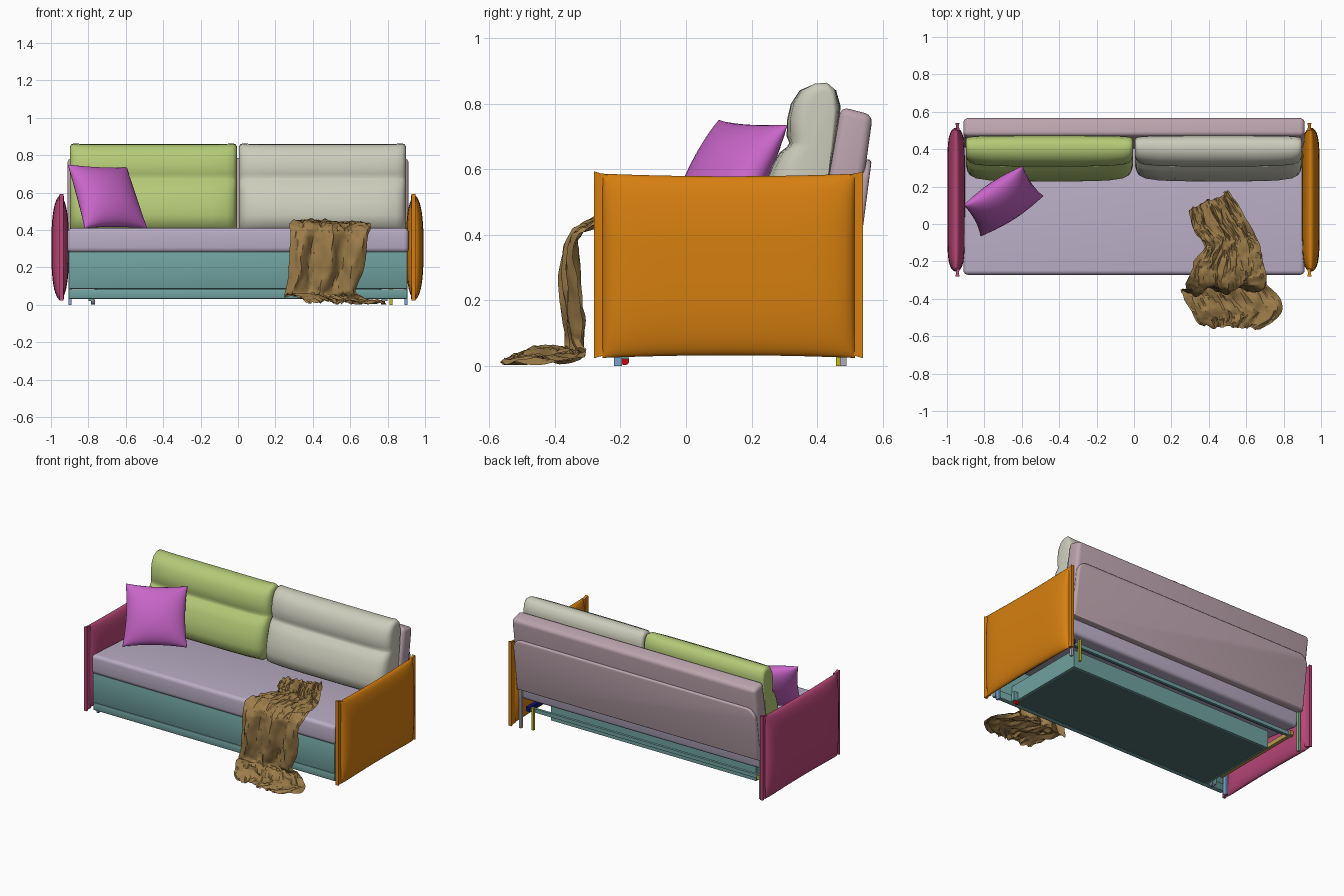
import bpy, bmesh, math
from mathutils import Vector, noise

if "Cube" in bpy.data.objects:
    bpy.data.objects.remove(bpy.data.objects["Cube"])


def finish(name, bm, color=None, angle=40):
    bmesh.ops.recalc_face_normals(bm, faces=bm.faces)
    me = bpy.data.meshes.new(name)
    bm.to_mesh(me)
    bm.free()
    ob = bpy.data.objects.new(name, me)
    bpy.context.collection.objects.link(ob)
    if color:
        mat = bpy.data.materials.new(name + "_mat")
        mat.diffuse_color = (*[c ** 2.0 for c in color], 1)
        mat.use_nodes = True
        mat.node_tree.nodes["Principled BSDF"].inputs["Base Color"].default_value = mat.diffuse_color
        me.materials.append(mat)
    bpy.ops.object.select_all(action='DESELECT')
    ob.select_set(True)
    bpy.context.view_layer.objects.active = ob
    bpy.ops.object.shade_smooth_by_angle(angle=math.radians(angle))
    return ob


def skin(bm, rings):
    """Join equal closed rings of vertices and cap both ends."""
    n = len(rings[0])
    for a, b in zip(rings, rings[1:]):
        for i in range(n):
            bm.faces.new((a[i], a[(i + 1) % n], b[(i + 1) % n], b[i]))
    bm.faces.new(rings[0])
    bm.faces.new(rings[-1])


def prism(name, profile, x0, x1, color, bevel=0.0, seg=4):
    """Extrude a (y, z) profile along x and round its edges."""
    bm = bmesh.new()
    skin(bm, [[bm.verts.new((x, y, z)) for y, z in profile] for x in (x0, x1)])
    bmesh.ops.recalc_face_normals(bm, faces=bm.faces)
    if bevel:
        bmesh.ops.bevel(bm, geom=bm.edges[:], offset=bevel, segments=seg,
                        profile=0.5, affect='EDGES')
    return finish(name, bm, color)


def box(name, x0, x1, y0, y1, z0, z1, color, bevel=0.0):
    return prism(name, [(y0, z0), (y1, z0), (y1, z1), (y0, z1)], x0, x1, color, bevel, 2)


def padded(name, center, normal, half, n, color):
    """Two bulging sheets joined at the rim; u and v run from -1 to 1."""
    bm = bmesh.new()
    ease = lambda i: math.sin((i / n - 0.5) * math.pi)
    for side in (1, -1):
        g = [[bm.verts.new(center(ease(i), ease(j)) + normal * side * half(ease(i), ease(j)))
              for j in range(n + 1)] for i in range(n + 1)]
        for i in range(n):
            for j in range(n):
                bm.faces.new((g[i][j], g[i + 1][j], g[i + 1][j + 1], g[i][j + 1]))
    bmesh.ops.remove_doubles(bm, verts=bm.verts, dist=1e-5)
    return finish(name, bm, color, 60)


TEAL, MAUVE, LAVENDER = (0.40, 0.60, 0.59), (0.71, 0.61, 0.65), (0.70, 0.65, 0.75)

# padded arms with a thin seam flange at front and back
for cx, label, col in ((-0.951, "left", (0.70, 0.25, 0.43)), (0.945, "right", (0.82, 0.46, 0.07))):
    padded(label + "_arm",
           lambda u, v: Vector((cx, 0.13 + 0.385 * u, 0.305 + (0.273 + 0.008 * u * u) * v)),
           Vector((1, 0, 0)),
           lambda u, v: 0.047 * max(0, 1 - abs(u) ** 8) ** 0.5 * max(0, 1 - abs(v) ** 2.8) ** 0.5,
           24, col)
    for end, root, tip in (("front", -0.24, -0.28), ("back", 0.50, 0.54)):
        fx = cx - math.copysign(0.007, cx)
        bm = bmesh.new()
        skin(bm, [[bm.verts.new((fx + sx * w, y, 0.308 + sz * h))
                   for sx, sz in ((-1, -1), (1, -1), (1, 1), (-1, 1))]
                  for y, h, w in ((root, 0.274, 0.014), ((root + tip) / 2, 0.279, 0.007),
                                  (tip, 0.285, 0.011))])
        finish(f"{label}_arm_{end}_flange", bm, col)

# seat mattress and back rest
prism("seat", [(-0.272, 0.282), (0.46, 0.18), (0.48, 0.37), (-0.272, 0.412)],
      -0.912, 0.912, LAVENDER, 0.025)
prism("back_rest", [(0.40, 0.36), (0.51, 0.34), (0.57, 0.765), (0.472, 0.79)],
      -0.912, 0.912, MAUVE, 0.025)

# rear panel with rounded upper corners, leaning with the back rest
bm = bmesh.new()
outline = [(-0.905, 0.27), (0.905, 0.27)]
for px, a0 in ((0.84, 0), (-0.84, 90)):
    for k in range(7):
        a = math.radians(a0 + 15 * k)
        outline.append((px + 0.065 * math.cos(a), 0.565 + 0.065 * math.sin(a)))
face = bm.faces.new([bm.verts.new((x, 0.475 + 0.13 * (z - 0.27), z)) for x, z in outline])
ext = bmesh.ops.extrude_face_region(bm, geom=[face])
new = [v for v in ext["geom"] if isinstance(v, bmesh.types.BMVert)]
bmesh.ops.translate(bm, verts=new, vec=(0, 0.045, 0))
rim = [e for e in bm.edges if all(v in new for v in e.verts)]
bmesh.ops.bevel(bm, geom=rim, offset=0.012, segments=3, profile=0.5, affect='EDGES')
finish("rear_panel", bm, MAUVE)

# back cushions: side profile lofted along x, thinner toward the ends
SIDE = [(0.385, 0.857), (0.43, 0.86), (0.458, 0.84), (0.472, 0.79), (0.46, 0.70),
        (0.437, 0.57), (0.41, 0.41), (0.37, 0.395), (0.28, 0.395), (0.24, 0.42),
        (0.228, 0.48), (0.24, 0.55), (0.262, 0.61), (0.285, 0.65), (0.308, 0.668),
        (0.315, 0.68), (0.307, 0.70), (0.308, 0.75), (0.32, 0.80), (0.347, 0.84)]
HALF = [(1, 0.45, 0.90), (0.997, 0.60, 0.95), (0.98, 0.74, 0.995), (0.95, 0.84, 1.015),
        (0.88, 0.92, 1.005), (0.7, 0.98, 1), (0.35, 1, 1)]
LOFT = [(-t, a, b) for t, a, b in HALF] + HALF[::-1]
for side, label, col in ((-1, "left", (0.68, 0.77, 0.43)), (1, "right", (0.78, 0.78, 0.71))):
    bm = bmesh.new()
    skin(bm, [[bm.verts.new((side * 0.452 + 0.447 * t, 0.43 + (y - 0.43) * sy, 0.63 + (z - 0.63) * sz))
               for y, z in SIDE] for t, sy, sz in LOFT])
    finish(label + "_back_cushion", bm, col, 60)

# throw pillow leaning in the left corner, edges drawn in between the corners
A, B, C, D = map(Vector, ((-0.91, 0.10, 0.75), (-0.595, 0.31, 0.735),
                          (-0.485, 0.15, 0.41), (-0.82, -0.065, 0.41)))


def pillow_center(u, v):
    s = (1 + u * (1 - 0.07 * (1 - v * v))) / 2
    t = (1 + v * (1 - 0.07 * (1 - u * u))) / 2
    return A.lerp(B, s).lerp(D.lerp(C, s), t)


padded("throw_pillow", pillow_center, (B - A).cross(D - A).normalized(),
       lambda u, v: 0.085 * ((1 - u * u) * (1 - v * v)) ** 0.5, 18, (0.76, 0.36, 0.76))

# crumpled blanket: left and right edges of each row, over the seat to the floor
ROWS = [((0.29, 0.08, 0.43), (0.51, 0.18, 0.42)), ((0.32, -0.04, 0.435), (0.57, 0.08, 0.425)),
        ((0.37, -0.12, 0.44), (0.65, -0.06, 0.425)), ((0.32, -0.21, 0.44), (0.69, -0.19, 0.425)),
        ((0.28, -0.31, 0.425), (0.71, -0.30, 0.415)), ((0.28, -0.36, 0.36), (0.70, -0.34, 0.36)),
        ((0.265, -0.365, 0.20), (0.67, -0.335, 0.20)), ((0.255, -0.35, 0.06), (0.64, -0.32, 0.06)),
        ((0.27, -0.39, 0.045), (0.70, -0.32, 0.015)), ((0.32, -0.50, 0.035), (0.80, -0.45, 0.005)),
        ((0.38, -0.55, 0.0), (0.67, -0.56, 0.0))]
NU, STEPS = 36, 9


def spline(col, k, f):
    p = [Vector(ROWS[min(max(k + d, 0), len(ROWS) - 1)][col]) for d in (-1, 0, 1, 2)]
    return 0.5 * (2 * p[1] + (p[2] - p[0]) * f + (2 * p[0] - 5 * p[1] + 4 * p[2] - p[3]) * f * f
                  + (3 * p[1] - p[0] - 3 * p[2] + p[3]) * f ** 3)


bm = bmesh.new()
grid = []
for r in range((len(ROWS) - 1) * STEPS + 1):
    k = min(r // STEPS, len(ROWS) - 2)
    f = r / STEPS - k
    lp, rp = spline(0, k, f), spline(1, k, f)
    row = []
    for i in range(NU + 1):
        u = i / NU
        p = lp.lerp(rp, u)
        q = Vector((u * 6, r / STEPS * 0.9, 3.7))
        hang = math.exp(-((r / STEPS - 6) / 1.5) ** 2)
        p.y += hang * 0.024 * math.sin(u * 17 + r * 0.04)
        p += noise.noise_vector(q * 1.3) * 0.016 + noise.noise_vector(q * 3.1) * 0.008
        p.z += 0.016 * (1 - 2 * abs(noise.noise(q * 1.9))) * (1 - hang)
        if p.y > -0.275:
            p.z = max(p.z, 0.414)
        elif p.z < 0.40:
            p.y = min(p.y, -0.28)
        p.z = max(p.z, 0.002)
        row.append(bm.verts.new(p))
    grid.append(row)
for a, b in zip(grid, grid[1:]):
    for i in range(NU):
        bm.faces.new((a[i], a[i + 1], b[i + 1], b[i]))
finish("blanket", bm, (0.58, 0.45, 0.26), 30)

# base: front fascia with lower rail, low storage box and rear rails
box("front_panel", -0.905, 0.905, -0.262, -0.235, 0.085, 0.285, TEAL, 0.006)
box("front_lower_rail", -0.905, 0.905, -0.258, -0.225, 0.032, 0.083, TEAL, 0.006)
box("storage_floor", -0.765, 0.765, -0.235, 0.345, 0.035, 0.047, (0.27, 0.40, 0.39))
box("storage_back", -0.765, 0.765, 0.333, 0.347, 0.033, 0.15, TEAL)
for s, label in ((-1, "left"), (1, "right")):
    span = lambda a, b: sorted((s * a, s * b))
    box(label + "_storage_side", *span(0.753, 0.767), -0.235, 0.347, 0.033, 0.15, TEAL)
    box(label + "_side_rail", *span(0.85, 0.875), -0.21, 0.46, 0.11, 0.14,
        (0.08, 0.08, 0.45) if s > 0 else (0.70, 0.55, 0.28))
    # rear posts and front feet
    box(label + "_rear_post", *span(0.89, 0.905), 0.47, 0.49, 0.0, 0.28,
        (0.45, 0.68, 0.5) if s < 0 else (0.65, 0.65, 0.70))
    box(label + "_front_foot", *span(0.89, 0.905), -0.22, -0.195, 0.0, 0.15, (0.45, 0.6, 0.78))
    # small wheels under the drawer
    bm = bmesh.new()
    bmesh.ops.create_cone(bm, cap_ends=True, segments=16, radius1=0.014, radius2=0.014, depth=0.02)
    for v in bm.verts:
        v.co = (s * 0.775 + v.co.z, v.co.x - 0.187, v.co.y + 0.016)
    finish(label + "_wheel", bm, (0.75, 0.05, 0.05) if s > 0 else (0.4, 0.4, 0.5))
    box(label + "_wheel_bracket", *span(0.77, 0.80), -0.2, -0.175, 0.02, 0.08, TEAL)
box("rear_leg", 0.81, 0.825, 0.457, 0.472, 0.0, 0.15, (0.75, 0.70, 0.12))
box("rear_rail", -0.88, 0.88, 0.43, 0.447, 0.11, 0.135, TEAL)
box("middle_rail", -0.88, 0.88, 0.37, 0.385, 0.15, 0.17, TEAL)
